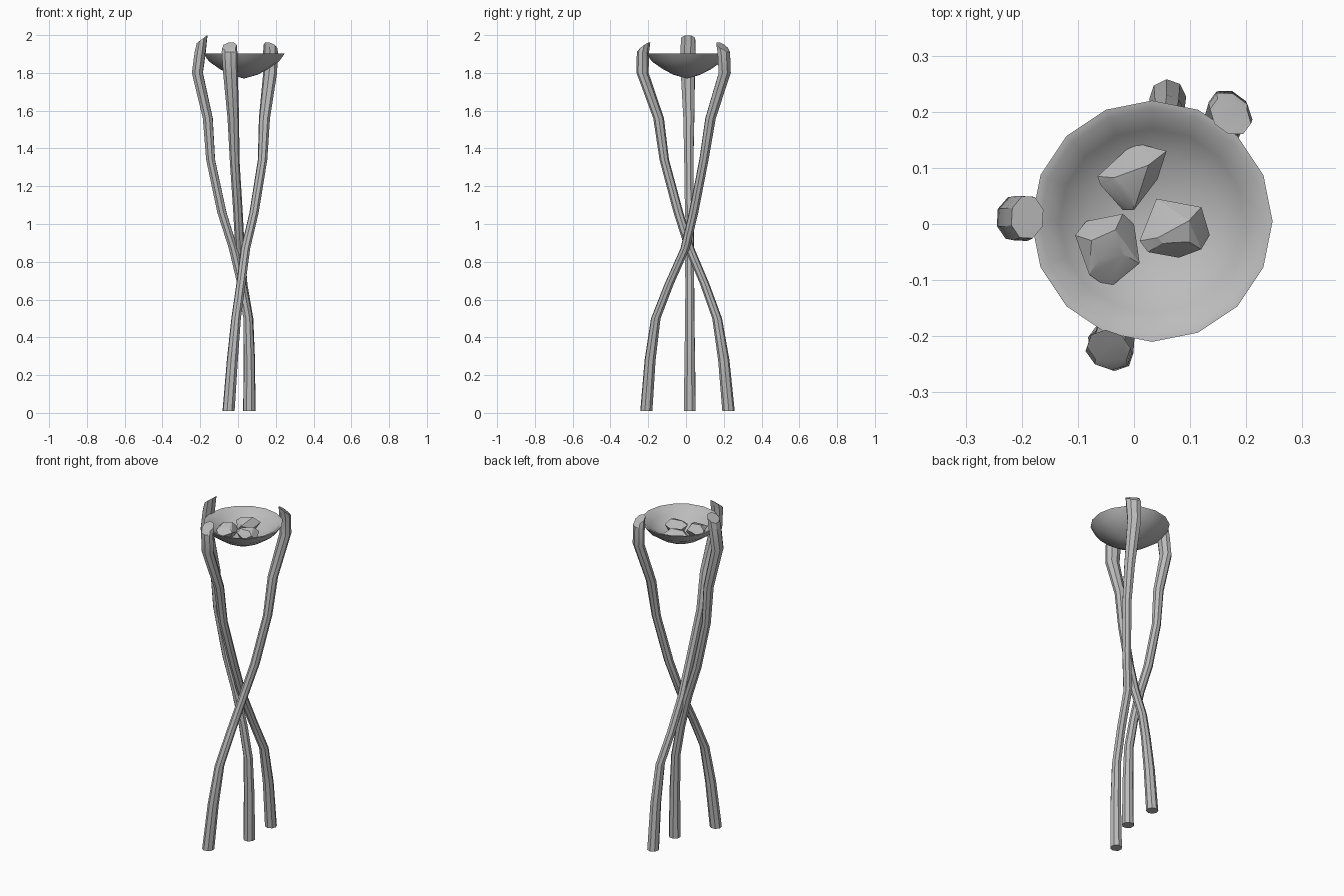
import bpy, bmesh, math
from mathutils import Vector

if "Cube" in bpy.data.objects:
    bpy.data.objects.remove(bpy.data.objects["Cube"])

stone = bpy.data.materials.new("stone_grey")
stone.diffuse_color = (0.5, 0.5, 0.5, 1)
stone.use_nodes = True
stone.node_tree.nodes["Principled BSDF"].inputs["Base Color"].default_value = stone.diffuse_color


def finish(name, bm, angle):
    bmesh.ops.recalc_face_normals(bm, faces=bm.faces)
    mesh = bpy.data.meshes.new(name)
    bm.to_mesh(mesh)
    bm.free()
    ob = bpy.data.objects.new(name, mesh)
    bpy.context.collection.objects.link(ob)
    mesh.materials.append(stone)
    bpy.ops.object.select_all(action='DESELECT')
    ob.select_set(True)
    bpy.context.view_layer.objects.active = ob
    bpy.ops.object.shade_smooth_by_angle(angle=math.radians(angle))


def loft(bm, rings):
    for a, b in zip(rings, rings[1:]):
        n = len(a)
        for i in range(n):
            bm.faces.new((a[i], a[(i + 1) % n], b[(i + 1) % n], b[i]))


# Legs: eight-sided branches, flattened and cut on a slant at the tip
HEIGHTS = [0.01, 0.28, 0.50, 0.68, 0.87, 1.06, 1.34, 1.56, 1.80, 1.91, 1.965]
RADIAL = [.033, .030, .026, .025, .025, .026, .025, .028, .031, .031, .030]
TANGENT = [.033, .030, .026, .025, .025, .025, .026, .031, .040, .043, .040]


def leg(name, xs, ys, rise):
    out = Vector((xs[-1] - 0.03, ys[-1], 0)).normalized()
    side = Vector((-out.y, out.x, 0))
    bm = bmesh.new()
    rings = []
    for k, z in enumerate(HEIGHTS):
        ring = []
        for i in range(8):
            a = math.tau * (i + 0.5) / 8
            r, t = RADIAL[k] * math.cos(a), TANGENT[k] * math.sin(a)
            p = Vector((xs[k], ys[k], z)) + out * r + side * t
            if k == len(HEIGHTS) - 1:
                p.z += rise - 0.75 * r
            ring.append(bm.verts.new(p))
        rings.append(ring)
    loft(bm, rings)
    bm.faces.new(rings[0])
    bm.faces.new(rings[-1])
    finish(name, bm, 30)


leg("left_leg",
    [.06, .06, .053, .02, -.025, -.085, -.145, -.16, -.215, -.20, -.19],
    [.02, .02, .02, .02, .018, .018, .015, .015, .01, .01, .012], 0.013)
leg("front_leg",
    [.06, .06, .055, .025, .01, 0, -.018, -.025, -.04, -.045, -.045],
    [.225, .20, .165, .10, .02, -.04, -.115, -.145, -.23, -.228, -.22], -0.025)
leg("right_leg",
    [-.05, -.03, -.01, .015, .04, .085, .13, .14, .17, .172, .172],
    [-.21, -.19, -.16, -.09, -.005, .04, .095, .13, .205, .20, .192], -0.025)

# Bowl: lathed shell with sixteen sides
OUTER = [(.07, 1.79), (.125, 1.818), (.185, 1.86), (.215, 1.902)]
INNER = [(.200, 1.900), (.165, 1.862), (.12, 1.832), (.06, 1.812)]
bm = bmesh.new()
rings = [[bm.verts.new((.032 + r * math.cos(math.tau * i / 16),
                        .005 + r * math.sin(math.tau * i / 16), z))
          for i in range(16)] for r, z in OUTER + INNER]
loft(bm, rings)
for ring, z in ((rings[0], 1.77), (rings[-1], 1.805)):
    tip = bm.verts.new((.032, .005, z))
    for i in range(16):
        bm.faces.new((ring[i], ring[(i + 1) % 16], tip))
finish("bowl", bm, 50)

# Rocks: faceted convex lumps resting in the bowl
ROCKS = [
    [(-.065, .085), (0, .145), (.058, .13), (.042, .08), (0, .025), (-.02, .025), (-.06, .07)],
    [(-.105, -.02), (-.085, .005), (-.02, .018), (0, 0), (.01, -.07), (-.045, -.115), (-.08, -.09)],
    [(.01, -.03), (.04, .045), (.12, .03), (.135, -.02), (.12, -.045), (.08, -.06), (.025, -.05)],
]
for n, outline in enumerate(ROCKS):
    c = sum((Vector(p) for p in outline), Vector((0, 0))) / len(outline)
    bm = bmesh.new()
    for i, p in enumerate(outline):
        d = Vector(p) - c
        bm.verts.new((*p, 1.85 + 0.012 * (-1) ** i))
        bm.verts.new((*(c + d * 0.6), 1.815))
        if i % 2 == 0:
            bm.verts.new((*(c + d * 0.5), 1.885 + 0.15 * d.y))
    bmesh.ops.convex_hull(bm, input=bm.verts)
    finish("rock_%d" % (n + 1), bm, 20)
